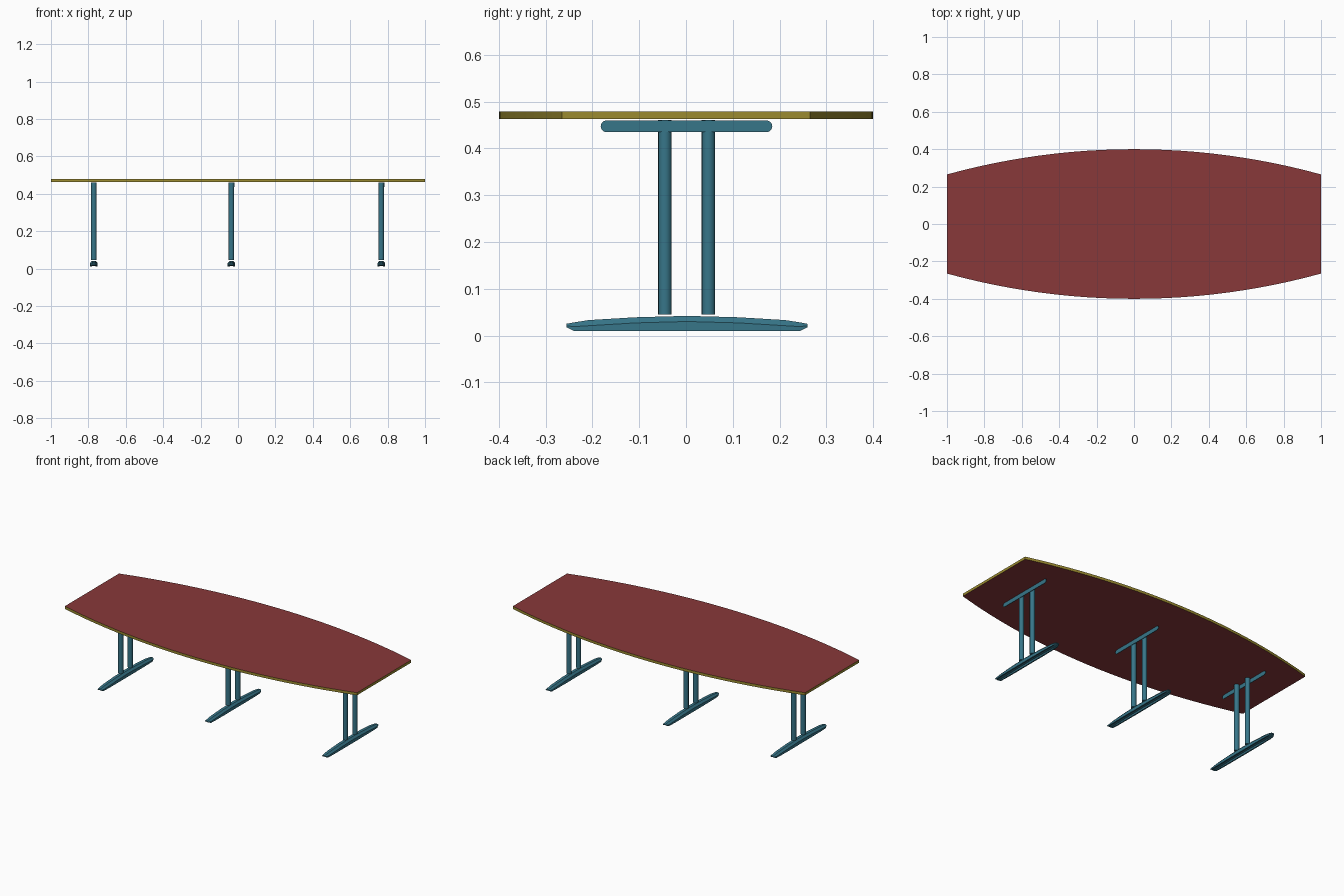
import bpy
import bmesh
import math

cube = bpy.data.objects.get("Cube")
if cube:
    bpy.data.objects.remove(cube, do_unlink=True)


def make_material(name, rgb):
    mat = bpy.data.materials.new(name)
    mat.use_nodes = True
    mat.diffuse_color = (*rgb, 1)
    mat.node_tree.nodes["Principled BSDF"].inputs["Base Color"].default_value = (*rgb, 1)
    return mat


RED = make_material("dark red laminate", (0.25, 0.04, 0.042))
OLIVE = make_material("olive edge band", (0.33, 0.26, 0.03))
TEAL = make_material("teal metal", (0.038, 0.18, 0.25))


def finish(bm, name, mats, smooth=None):
    bmesh.ops.recalc_face_normals(bm, faces=bm.faces)
    mesh = bpy.data.meshes.new(name)
    bm.to_mesh(mesh)
    bm.free()
    for mat in mats:
        mesh.materials.append(mat)
    obj = bpy.data.objects.new(name, mesh)
    bpy.context.collection.objects.link(obj)
    if smooth:
        bpy.ops.object.select_all(action="DESELECT")
        obj.select_set(True)
        bpy.context.view_layer.objects.active = obj
        bpy.ops.object.shade_smooth_by_angle(angle=math.radians(smooth))
    return obj


def loft(name, rings, mats, smooth=None):
    """Skin a row of matching closed rings and cap both ends."""
    bm = bmesh.new()
    loops = [[bm.verts.new(p) for p in ring] for ring in rings]
    n = len(loops[0])
    for a, b in zip(loops, loops[1:]):
        for i in range(n):
            j = (i + 1) % n
            bm.faces.new((a[i], a[j], b[j], b[i]))
    bm.faces.new(loops[0])
    bm.faces.new(loops[-1])
    return finish(bm, name, mats, smooth)


# Boat-shaped tabletop: arched long sides, straight ends, contrasting rim
END_HALF, MID_HALF, STEPS = 0.265, 0.4, 24
rise = MID_HALF - END_HALF
radius = (1 + rise ** 2) / (2 * rise)
xs = [-1 + 2 * i / STEPS for i in range(STEPS + 1)]
side = [(x, math.sqrt(radius ** 2 - x * x) - radius + MID_HALF) for x in xs]
outline = side + [(-x, -y) for x, y in side]
tabletop = loft("tabletop", [[(x, y, z) for x, y in outline] for z in (0.463, 0.479)],
                [RED, OLIVE])
for face in tabletop.data.polygons:
    face.material_index = 0 if abs(face.normal.z) > 0.5 else 1


# Foot: bevelled channel section, arched on top, tapering to blunt tips
def foot_ring(x, y, width, bottom, shoulder, top):
    groove = bottom + 0.5 * (shoulder - bottom)
    half = [(0.45, top), (1, shoulder), (1, bottom), (0.6, bottom), (0.5, groove)]
    section = half + [(-u, z) for u, z in reversed(half)]
    return [(x + u * width, y, z) for u, z in section]


FOOT = [(0.258, 0.012, 0.018, 0.021, 0.025),
        (0.242, 0.017, 0.010, 0.019, 0.028),
        (0.21, 0.019, 0.010, 0.021, 0.033),
        (0.11, 0.020, 0.010, 0.027, 0.039),
        (0.0, 0.020, 0.010, 0.030, 0.042)]
stations = [(-s[0], *s[1:]) for s in FOOT] + FOOT[-2::-1]


# Bracket: thin upright plate with rounded ends
def bracket_ring(x):
    r, reach = 0.0125, 0.171
    ring = []
    for sign in (1, -1):
        for i in range(9):
            a = -math.pi / 2 + math.pi * i / 8
            ring.append((x, 0.001 + sign * (reach + r * math.cos(a)),
                         0.4475 + sign * r * math.sin(a)))
    return ring


# Three T-legs, each with a foot, twin columns and a bracket on one face
for label, x, facing in (("right", -0.771, -1), ("middle", -0.035, 1), ("left", 0.766, 1)):
    loft(label + "_foot", [foot_ring(x, s[0] + 0.002, *s[1:]) for s in stations], [TEAL], 20)
    for end, y in (("front", -0.045), ("back", 0.048)):
        circle = [(x + 0.0145 * math.cos(math.tau * i / 16),
                   y + 0.0145 * math.sin(math.tau * i / 16)) for i in range(16)]
        loft(f"{label}_{end}_column", [[(*p, z) for p in circle] for z in (0.045, 0.461)],
             [TEAL], 30)
    loft(label + "_bracket", [bracket_ring(x + facing * d) for d in (0.0125, 0.016)], [TEAL])
